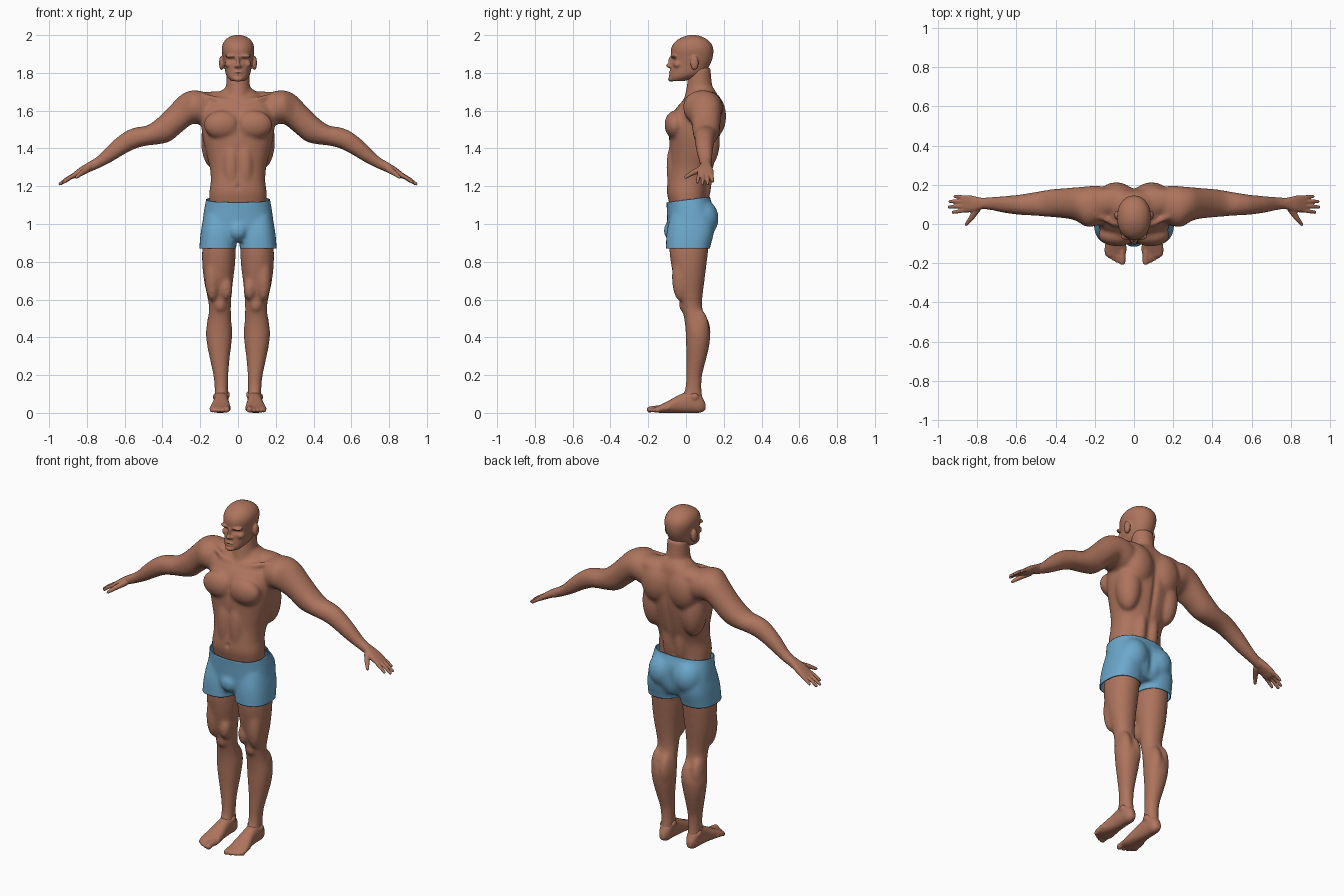
import bpy, bmesh, math
from mathutils import Vector, Matrix


def material(name, colour):
    m = bpy.data.materials.new(name)
    m.diffuse_color = (*colour, 1)
    return m


SKIN = material("skin", (0.42, 0.175, 0.11))
BLUE = material("blue_cloth", (0.15, 0.39, 0.60))


def bridge(bm, rings):
    """Skin a list of point rings and close both ends."""
    rows = [[bm.verts.new(p) for p in r] for r in rings]
    n = len(rows[0])
    for a, b in zip(rows, rows[1:]):
        for i in range(n):
            j = (i + 1) % n
            bm.faces.new((a[i], a[j], b[j], b[i]))
    bm.faces.new(rows[0])
    bm.faces.new(rows[-1])


def catmull(p0, p1, p2, p3, t):
    return 0.5 * (2 * p1 + (p2 - p0) * t + (2 * p0 - 5 * p1 + 4 * p2 - p3) * t * t
                  + (3 * p1 - p0 - 3 * p2 + p3) * t ** 3)


def loft(bm, axis, rows, side=1, power=2.2, n=32, steps=4):
    """Rows are (position, a_min, a_max, b_min, b_max) across the given axis."""
    dense = []
    for i in range(len(rows) - 1):
        q = [rows[max(0, min(len(rows) - 1, i + k))] for k in (-1, 0, 1, 2)]
        dense += [[catmull(*c, s / steps) for c in zip(*q)] for s in range(steps)]
    dense.append(rows[-1])
    rings = []
    for t, a0, a1, b0, b1 in dense:
        ring = []
        for k in range(n):
            c, s = math.cos(2 * math.pi * k / n), math.sin(2 * math.pi * k / n)
            a = (a0 + a1) / 2 + (a1 - a0) / 2 * math.copysign(abs(c) ** (2 / power), c)
            b = (b0 + b1) / 2 + (b1 - b0) / 2 * math.copysign(abs(s) ** (2 / power), s)
            x, y, z = {"x": (t, a, b), "y": (a, t, b), "z": (a, b, t)}[axis]
            ring.append((x * side, y, z))
        rings.append(ring)
    bridge(bm, rings)


def blob(bm, centre, radii, side=1):
    c = Vector((centre[0] * side, centre[1], centre[2]))
    bmesh.ops.create_uvsphere(bm, u_segments=24, v_segments=14, radius=1,
                              matrix=Matrix.Translation(c) @ Matrix.Diagonal((*radii, 1)))


def digit(bm, points, r0, r1, side=1):
    """Tapered tube with round joints and a round tip."""
    pts = [Vector((p[0] * side, p[1], p[2])) for p in points]
    rad = [r0 + (r1 - r0) * i / (len(pts) - 1) for i in range(len(pts))]
    for i in range(len(pts) - 1):
        d = pts[i + 1] - pts[i]
        m = Matrix.Translation((pts[i] + pts[i + 1]) / 2) @ d.to_track_quat('Z', 'Y').to_matrix().to_4x4()
        bmesh.ops.create_cone(bm, cap_ends=True, segments=16, radius1=rad[i],
                              radius2=rad[i + 1], depth=d.length, matrix=m)
    for p, r in zip(pts, rad):
        blob(bm, p, (r, r, r))


def fuse(name, bm, voxel, smooth, mat, dents=(), cuts=()):
    """Merge overlapping masses into one skin, relax it, press in creases, trim."""
    bmesh.ops.recalc_face_normals(bm, faces=bm.faces)
    raw = bpy.data.meshes.new(name)
    bm.to_mesh(raw)
    ob = bpy.data.objects.new(name, raw)
    bpy.context.collection.objects.link(ob)
    mod = ob.modifiers.new("fuse", 'REMESH')
    mod.mode, mod.voxel_size = 'VOXEL', voxel
    dg = bpy.context.evaluated_depsgraph_get()
    dg.update()
    mesh = bpy.data.meshes.new_from_object(ob.evaluated_get(dg))
    ob.modifiers.clear()
    bm.clear()
    bm.from_mesh(mesh)
    for _ in range(smooth):
        bmesh.ops.smooth_vert(bm, verts=bm.verts, factor=0.5, use_axis_x=True,
                              use_axis_y=True, use_axis_z=True)
    for c, r, push in dents:
        for v in bm.verts:
            e = ((abs(v.co.x) - c[0]) / r[0]) ** 2 + ((v.co.y - c[1]) / r[1]) ** 2 + ((v.co.z - c[2]) / r[2]) ** 2
            if e < 6:
                v.co += Vector(push) * math.exp(-e)
    for co, no in cuts:
        bmesh.ops.bisect_plane(bm, geom=bm.verts[:] + bm.edges[:] + bm.faces[:],
                               plane_co=co, plane_no=no, clear_outer=True)
    bm.to_mesh(mesh)
    bm.free()
    ob.data = mesh
    mesh.materials.clear()
    mesh.materials.append(mat)
    for p in mesh.polygons:
        p.use_smooth = True
        p.material_index = 0
    return ob


# Body: torso, neck, arms and legs
bm = bmesh.new()
torso = [(.98, .13, -.06, .12), (1.05, .145, -.075, .13), (1.12, .152, -.092, .112), (1.17, .152, -.102, .113),
         (1.23, .144, -.098, .122), (1.30, .15, -.09, .145), (1.38, .17, -.088, .165), (1.46, .188, -.09, .18),
         (1.54, .195, -.085, .185), (1.60, .19, -.062, .185), (1.65, .17, -.02, .175), (1.69, .11, .015, .165),
         (1.72, .07, .03, .145)]
loft(bm, "z", [(z, -w, w, a, b) for z, w, a, b in torso], power=2.3)
neck = [(1.62, .08, -.02, .16), (1.70, .066, -.002, .145), (1.76, .062, .008, .136), (1.83, .06, .015, .13)]
loft(bm, "z", [(z, -w, w, a, b) for z, w, a, b in neck], power=2)
arm = [(.12, .02, .18, 1.53, 1.68), (.18, -.005, .195, 1.52, 1.70), (.24, -.015, .192, 1.53, 1.708),
       (.30, .018, .187, 1.485, 1.685), (.36, .03, .182, 1.437, 1.625), (.42, .035, .177, 1.422, 1.565),
       (.48, .04, .167, 1.415, 1.522), (.54, .044, .157, 1.40, 1.512), (.60, .048, .148, 1.37, 1.488),
       (.67, .058, .142, 1.328, 1.433), (.74, .072, .137, 1.293, 1.362), (.80, .073, .134, 1.267, 1.325)]
leg = [(1.02, .03, .15, -.05, .12), (.93, .014, .18, -.08, .125), (.86, .012, .19, -.088, .118),
       (.78, .016, .189, -.078, .108), (.70, .026, .180, -.062, .098), (.62, .034, .164, -.038, .088),
       (.56, .037, .154, -.024, .086), (.50, .036, .159, -.01, .10), (.43, .030, .170, -.002, .127),
       (.36, .035, .164, 0, .124), (.28, .045, .148, .002, .106), (.20, .051, .131, .001, .086),
       (.13, .053, .124, -.004, .082), (.07, .052, .124, -.03, .09), (.03, .056, .118, -.03, .09)]
muscles = [((.085, -.058, 1.525), (.098, .056, .076)),   # chest
           ((.09, .145, 1.57), (.09, .068, .115)),       # shoulder blade
           ((.128, .105, 1.44), (.068, .075, .15)),      # flank
           ((.11, .115, 1.655), (.13, .07, .048)),       # neck slope
           ((.04, .09, 1.25), (.04, .048, .16)),         # lower back
           ((.036, -.07, 1.30), (.042, .034, .13)),      # belly
           ((.075, .075, .43), (.04, .056, .10)),        # inner calf
           ((.128, .07, .45), (.038, .052, .10)),        # outer calf
           ((.095, -.014, .575), (.032, .024, .042)),    # kneecap
           ((.062, -.025, .66), (.034, .04, .065)),      # inner thigh
           ((.135, -.03, .72), (.042, .045, .13))]       # outer thigh
for s in (1, -1):
    loft(bm, "x", arm, s, 2.1)
    loft(bm, "z", leg, s, 2.1)
    for c, r in muscles:
        blob(bm, c, r, s)
    digit(bm, [(.02, -.012, 1.645), (.1, .0, 1.66), (.2, .05, 1.685)], .012, .014, s)
fuse("body", bm, .008, 9, SKIN, dents=[
    ((0, .17, 1.42), (.016, .08, .17), (0, -.012, 0)),
    ((0, -.1, 1.53), (.012, .04, .07), (0, .008, 0)),
    ((0, -.1, 1.30), (.010, .04, .10), (0, .005, 0)),
    ((0, -.1, 1.195), (.009, .03, .012), (0, .010, 0))])

# Head
bm = bmesh.new()
skull = [(1.757, .034, -.084, -.01), (1.775, .054, -.088, .05), (1.80, .066, -.085, .10), (1.84, .073, -.08, .125),
         (1.88, .080, -.078, .141), (1.92, .086, -.08, .145), (1.95, .082, -.07, .137), (1.975, .067, -.045, .115),
         (1.993, .041, -.01, .08), (2.001, .012, .02, .05)]
loft(bm, "z", [(z, -w, w, a, b) for z, w, a, b in skull], power=2.15)
for c, r in [((0, -.086, 1.838), (.014, .021, .012)),    # nose tip
             ((0, -.077, 1.861), (.009, .019, .030)),    # nose bridge
             ((0, -.083, 1.801), (.025, .011, .006)),    # upper lip
             ((0, -.081, 1.790), (.021, .012, .007)),    # lower lip
             ((0, -.078, 1.769), (.028, .018, .016))]:   # chin
    blob(bm, c, r)
for s in (1, -1):
    blob(bm, (.013, -.079, 1.834), (.009, .012, .009), s)    # nostril wing
    blob(bm, (.033, -.062, 1.889), (.036, .021, .010), s)    # brow
    blob(bm, (.047, -.042, 1.845), (.023, .025, .020), s)    # cheek
    blob(bm, (.087, .045, 1.852), (.014, .022, .038), s)     # ear
fuse("head", bm, .0048, 3, SKIN, dents=[
    ((.031, -.072, 1.869), (.017, .03, .010), (0, .014, 0)),
    ((.031, -.066, 1.869), (.009, .03, .006), (0, -.006, 0)),
    ((0, -.09, 1.7955), (.022, .02, .0035), (0, .006, 0)),
    ((0, -.085, 1.78), (.02, .02, .006), (0, .004, 0))])

# Hands and feet
palm = [(.765, .079, .131, 1.284, 1.342), (.80, .068, .138, 1.272, 1.322), (.835, .06, .146, 1.256, 1.30),
        (.865, .06, .147, 1.242, 1.277), (.882, .068, .142, 1.240, 1.262)]
fingers = [((.86, .071, 1.262), (.895, .064, 1.243), (.922, .060, 1.222)),
           ((.865, .092, 1.262), (.908, .089, 1.238), (.943, .087, 1.212)),
           ((.865, .114, 1.260), (.905, .115, 1.238), (.938, .115, 1.213)),
           ((.855, .135, 1.262), (.885, .138, 1.246), (.912, .140, 1.226))]
foot = [(.103, .076, .104, .015, .05), (.075, .056, .121, .001, .10), (.03, .052, .126, 0, .12),
        (-.03, .048, .13, 0, .098), (-.09, .041, .143, 0, .066), (-.135, .038, .151, 0, .043),
        (-.165, .046, .142, .003, .03)]
toes = [(.060, -.193, .0165), (.084, -.188, .0115), (.104, -.178, .011), (.122, -.167, .0105), (.139, -.153, .0105)]
for s, word in ((1, "left"), (-1, "right")):
    bm = bmesh.new()
    loft(bm, "x", palm, s, 2.4)
    for f in fingers:
        digit(bm, f, .0115, .0085, s)
    digit(bm, [(.80, .075, 1.288), (.83, .03, 1.268), (.855, -.002, 1.248)], .018, .009, s)
    fuse(word + "_hand", bm, .004, 3, SKIN)
    bm = bmesh.new()
    loft(bm, "y", foot, s, 2.3)
    for x, y, r in toes:
        digit(bm, [(x * .97 + .002, y + .06, .026), (x, y + .02, .021), (x, y, r + .001)], r, r, s)
    blob(bm, (.055, .035, .095), (.012, .022, .02), s)       # ankle bones
    blob(bm, (.121, .045, .085), (.012, .022, .02), s)
    fuse(word + "_foot", bm, .005, 3, SKIN)

# Shorts
bm = bmesh.new()
hips = [(1.20, .158, -.107, .122), (1.14, .168, -.105, .128), (1.08, .179, -.102, .15), (1.02, .187, -.1, .158),
        (.96, .188, -.097, .15), (.905, .17, -.08, .12)]
loft(bm, "z", [(z, -w, w, a, b) for z, w, a, b in hips], power=2.4)
blob(bm, (0, -.082, .965), (.05, .036, .05))
for s in (1, -1):
    loft(bm, "z", [(1.05, .02, .18, -.08, .14), (.96, .01, .197, -.102, .148), (.87, .009, .205, -.106, .127),
                   (.80, .009, .208, -.106, .12)], s, 2.4)
    blob(bm, (.082, .088, 1.03), (.086, .085, .10), s)
shorts = fuse("shorts", bm, .008, 8, BLUE,
              dents=[((0, .16, 1.0), (.022, .06, .08), (0, -.014, 0))],
              cuts=[((0, -.1, 1.115), (0, -.13, 1)), ((0, 0, .87), (0, 0, -1))])
hem = shorts.modifiers.new("cloth_thickness", 'SOLIDIFY')
hem.thickness, hem.offset = .005, -1
